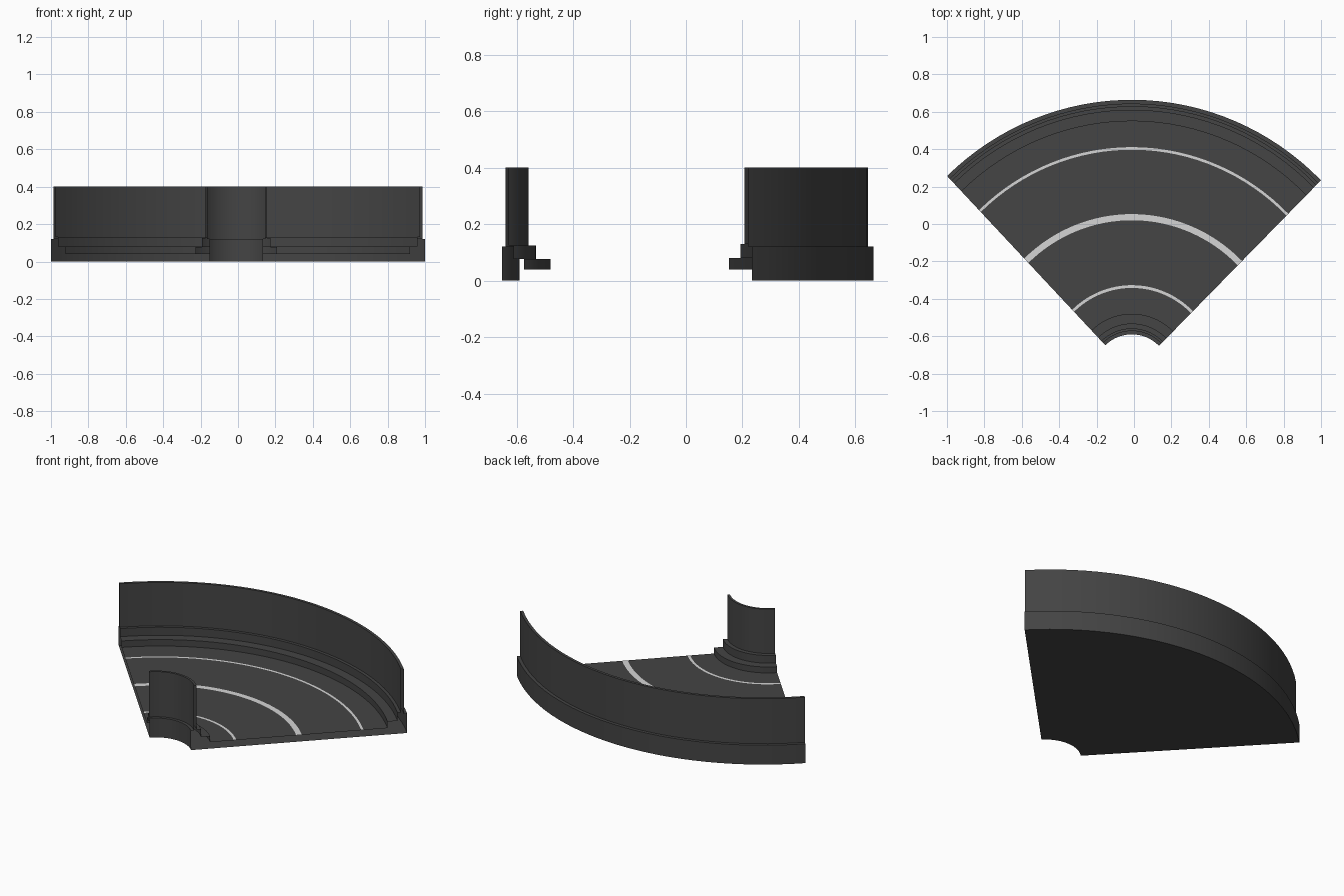
import bpy
import math

if "Cube" in bpy.data.objects:
    bpy.data.objects.remove(bpy.data.objects["Cube"], do_unlink=True)

# Sweep settings: a quarter turn about the bend centre, slightly narrowed in x
CENTRE_X, CENTRE_Y = -0.0115, -0.80
NARROW = 0.975
START, END = math.radians(44.9), math.radians(133.8)
SEGMENTS = 32
ROAD_Z = 0.04


def make_material(name, value):
    mat = bpy.data.materials.new(name)
    mat.use_nodes = True
    colour = (value, value, value, 1.0)
    mat.diffuse_color = colour
    bsdf = mat.node_tree.nodes["Principled BSDF"]
    bsdf.inputs["Base Color"].default_value = colour
    bsdf.inputs["Roughness"].default_value = 0.9
    return mat


asphalt = make_material("dark grey asphalt", 0.058)
paint = make_material("white line paint", 0.66)


def sweep(name, profile, painted=()):
    """Sweep an open (radius, height) profile around the bend, without end caps.
    Profile spans whose index is in painted get the line colour."""
    verts, faces, slots = [], [], []
    count = len(profile)
    for i in range(SEGMENTS + 1):
        a = START + (END - START) * i / SEGMENTS
        for r, z in profile:
            verts.append((CENTRE_X + NARROW * r * math.cos(a),
                          CENTRE_Y + r * math.sin(a), z))
    for i in range(SEGMENTS):
        for j in range(count - 1):
            k = i * count + j
            faces.append((k, k + 1, k + count + 1, k + count))
            slots.append(1 if j in painted else 0)
    mesh = bpy.data.meshes.new(name)
    mesh.from_pydata(verts, [], faces)
    mesh.materials.append(asphalt)
    mesh.materials.append(paint)
    for poly, slot in zip(mesh.polygons, slots):
        poly.material_index = slot
    obj = bpy.data.objects.new(name, mesh)
    bpy.context.collection.objects.link(obj)
    bpy.ops.object.select_all(action='DESELECT')
    obj.select_set(True)
    bpy.context.view_layer.objects.active = obj
    bpy.ops.object.shade_smooth_by_angle(angle=math.radians(30))
    return obj


# Inner barrier: base, thin wall and two kerb steps
sweep("inner_barrier", [
    (0.21, 0), (0.21, 0.12), (0.228, 0.12), (0.228, 0.40), (0.242, 0.40),
    (0.242, 0.125), (0.268, 0.125), (0.268, 0.077), (0.32, 0.077), (0.32, ROAD_Z)])

# Outer barrier: two kerb steps, thin wall and base
sweep("outer_barrier", [
    (1.35, ROAD_Z), (1.35, 0.08), (1.408, 0.08), (1.408, 0.13), (1.427, 0.13),
    (1.427, 0.40), (1.444, 0.40), (1.444, 0.12), (1.464, 0.12), (1.464, 0)])

# Road surface with painted edge lines and a wider centre line
line_radii = [0.458, 0.473, 0.820, 0.853, 1.197, 1.211]
road_radii = [0.32] + line_radii + [1.35]
sweep("road_surface", [(r, ROAD_Z) for r in road_radii], painted=(1, 3, 5))

# Flat underside
sweep("underside", [(1.464, 0), (0.21, 0)])
